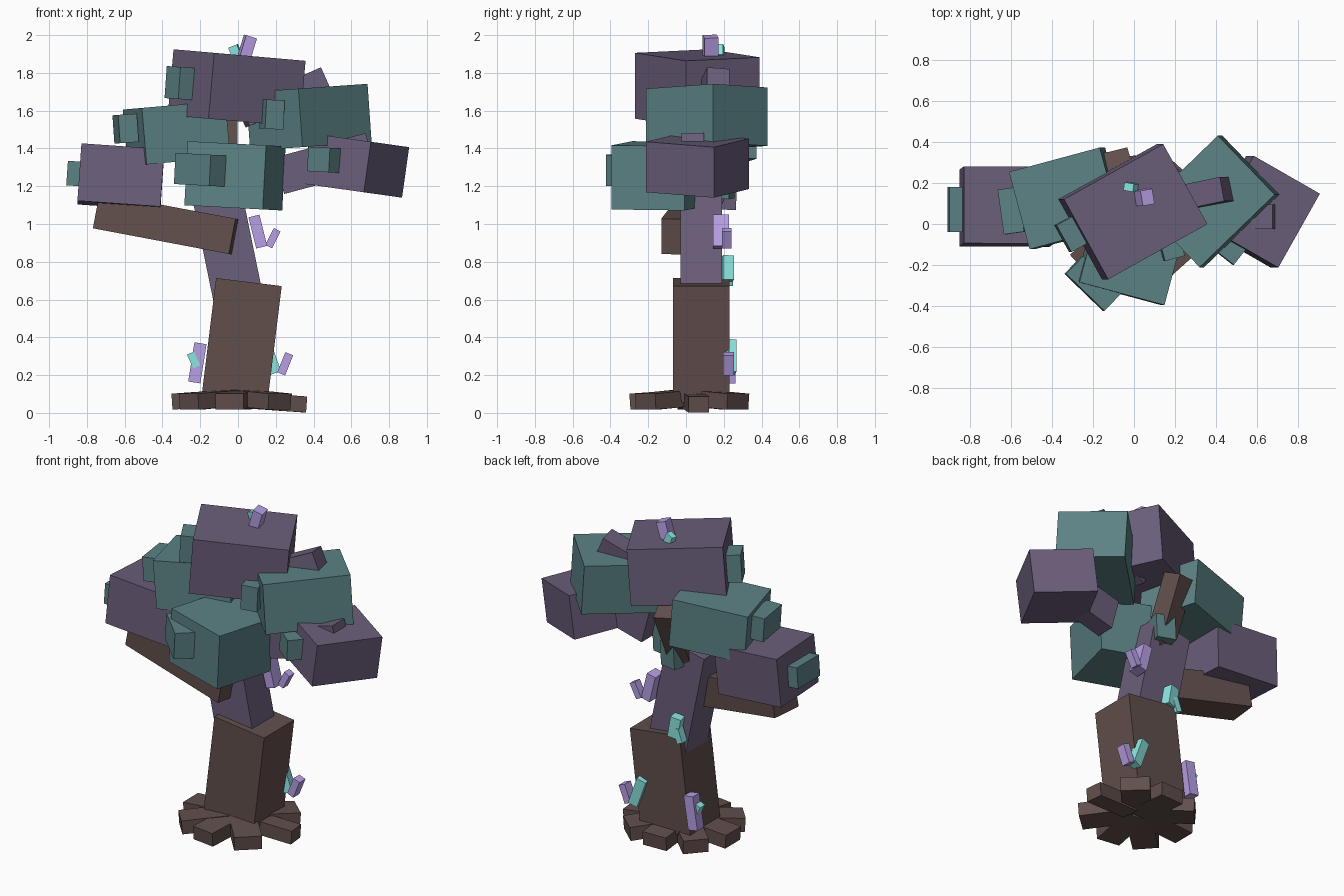
import bpy
from math import radians, cos, sin


def material(name, rgb):
    m = bpy.data.materials.new(name)
    m.diffuse_color = (*rgb, 1)
    return m


BARK = material("bark", (0.12, 0.078, 0.073))
PLUM = material("plum", (0.147, 0.113, 0.196))
TEAL = material("teal", (0.107, 0.223, 0.233))
LILAC = material("lilac", (0.48, 0.35, 0.79))
AQUA = material("aqua", (0.26, 0.79, 0.75))


def box(name, mat, centre, size, yaw=0, tilt=0, roll=0, order='ZYX'):
    """Box turned by yaw (z), then tilt (y), then roll (x), in degrees."""
    bpy.ops.mesh.primitive_cube_add(size=1, location=centre)
    ob = bpy.context.object
    ob.name = name
    ob.rotation_mode = order
    ob.rotation_euler = [radians(a) for a in (roll, tilt, yaw)]
    ob.scale = size
    ob.data.materials.append(mat)
    return ob


# Trunk
box("trunk_lower", BARK, (0.02, 0.08, 0.385), (0.35, 0.30, 0.62), tilt=7)
box("trunk_upper", PLUM, (-0.065, 0.08, 0.93), (0.264, 0.22, 0.65), tilt=-11.6)

# Branches
box("branch_left", BARK, (-0.377, 0.02, 1.0), (0.74, 0.20, 0.19), -8, 10.7)
box("branch_back", BARK, (-0.08, 0.2, 1.3), (0.13, 0.12, 0.5), 15, 0, -25)
box("branch_right", PLUM, (0.46, 0.035, 1.32), (0.5, 0.12, 0.2), 0, -15)
box("branch_top", PLUM, (0.24, 0.125, 1.67), (0.48, 0.12, 0.13), 11, -24)

# Flat roots fanned around the trunk: angle, reach, width
roots = [(6, 0.36, 0.11), (48, 0.33, 0.17), (92, 0.30, 0.16), (138, 0.33, 0.15),
         (180, 0.35, 0.15), (222, 0.35, 0.15), (262, 0.32, 0.15), (312, 0.33, 0.16)]
for i, (ang, reach, width) in enumerate(roots):
    r = reach - 0.15
    a = radians(ang)
    z = 0.055 if i == 0 else 0.07
    box(f"root_{i + 1}", BARK, (r * cos(a), 0.03 + r * sin(a), z),
        (0.3, width, 0.085), ang, 4, 0, 'XYZ')

# Big foliage blocks: colour, centre, size, yaw, tilt, roll
foliage = [
    (PLUM, (-0.62, 0.085, 1.25), (0.44, 0.375, 0.305), 0, 4, -3),
    (TEAL, (-0.325, 0.125, 1.48), (0.46, 0.39, 0.30), 15, -5, 0),
    (TEAL, (-0.016, -0.146, 1.255), (0.43, 0.40, 0.34), -15, 3, 0),
    (PLUM, (-0.007, 0.06, 1.72), (0.555, 0.446, 0.35), 29, 5, 0),
    (TEAL, (0.375, 0.11, 1.565), (0.51, 0.40, 0.31), 44, -4, 0),
    (PLUM, (0.625, 0.06, 1.31), (0.374, 0.414, 0.27), -29.6, 8, 0),
]
for i, (mat, c, s, yaw, tilt, roll) in enumerate(foliage):
    box(f"foliage_{i + 1}", mat, c, s, yaw, tilt, roll)

# Small leaf clumps stuck on the foliage
clumps = [
    ((-0.835, 0.07, 1.265), (0.14, 0.22, 0.13), 0, 4),
    ((-0.595, 0.065, 1.505), (0.10, 0.22, 0.15), 8, -4),
    ((-0.20, -0.29, 1.287), (0.26, 0.12, 0.165), -44, 3),
    ((-0.29, -0.04, 1.745), (0.13, 0.15, 0.17), 29, 4),
    ((0.18, -0.11, 1.58), (0.10, 0.12, 0.155), 15, 3),
    ((0.457, -0.115, 1.34), (0.145, 0.10, 0.13), -38, 3),
    ((-0.06, 0.16, 1.21), (0.12, 0.17, 0.15), -15, 3),
]
for i, (c, s, yaw, tilt) in enumerate(clumps):
    box(f"leaf_clump_{i + 1}", TEAL, c, s, yaw, tilt)

# Crystals growing on the bark and crown
crystals = [
    (LILAC, (-0.215, 0.23, 0.265), (0.065, 0.065, 0.21), 0, 9),
    (AQUA, (-0.235, 0.22, 0.28), (0.04, 0.05, 0.08), 0, -25),
    (LILAC, (0.25, 0.225, 0.26), (0.045, 0.06, 0.115), 0, 22),
    (AQUA, (0.165, 0.235, 0.295), (0.06, 0.055, 0.18), 10, -20),
    (LILAC, (0.105, 0.185, 0.96), (0.06, 0.085, 0.17), 0, -14),
    (LILAC, (0.185, 0.215, 0.925), (0.04, 0.05, 0.10), 0, 27),
    (AQUA, (-0.085, 0.22, 0.765), (0.065, 0.06, 0.13), 10, -10),
    (AQUA, (-0.115, 0.225, 0.72), (0.04, 0.05, 0.09), 0, 20),
    (LILAC, (0.05, 0.13, 1.94), (0.06, 0.075, 0.11), 10, 17),
    (AQUA, (-0.015, 0.18, 1.915), (0.05, 0.04, 0.06), -10, -22),
]
for i, (mat, c, s, yaw, tilt) in enumerate(crystals):
    box(f"crystal_{i + 1}", mat, c, s, yaw, tilt)
